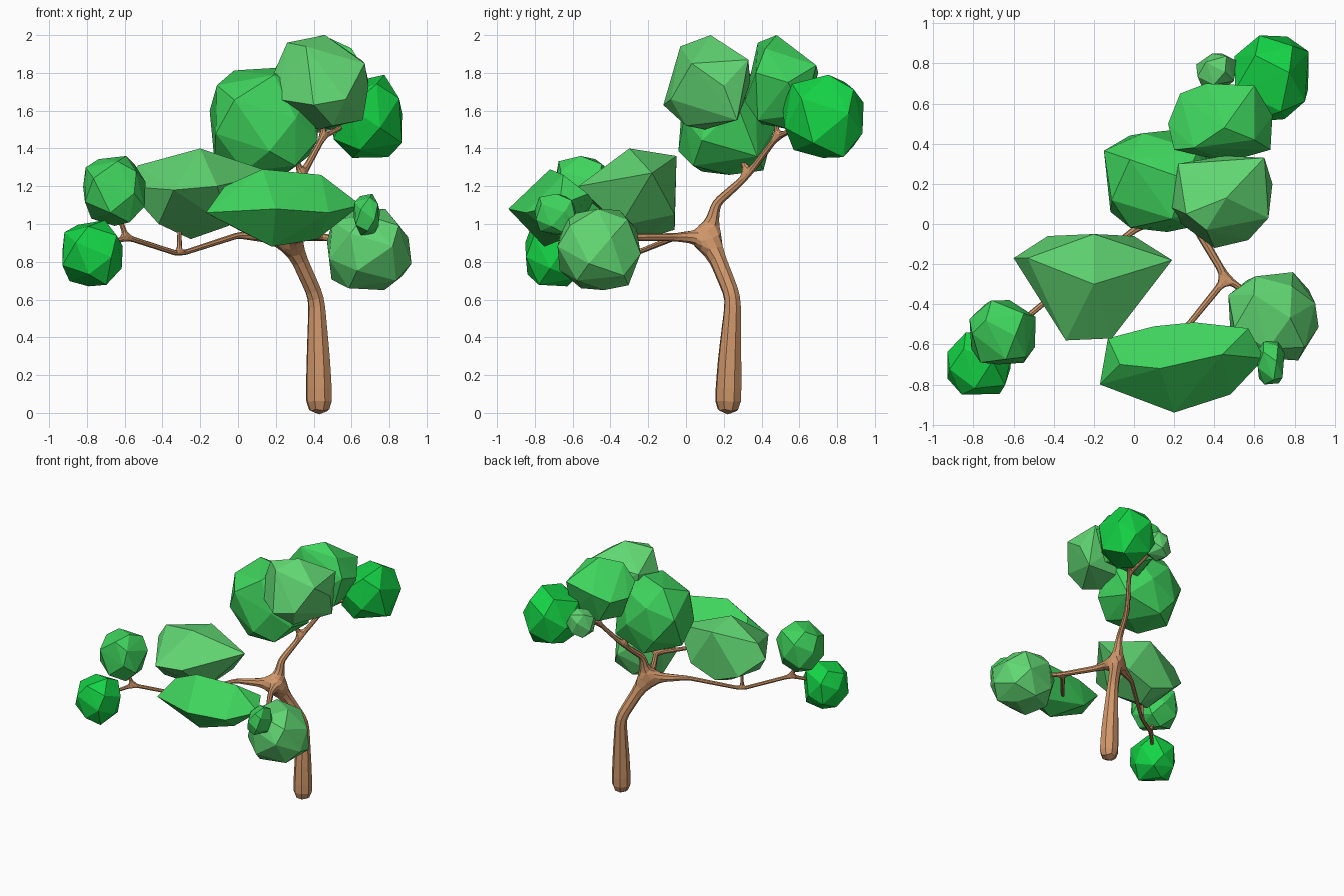
import bpy, bmesh, math, random
from mathutils import Vector

cube = bpy.data.objects.get("Cube")
if cube:
    bpy.data.objects.remove(cube, do_unlink=True)


def material(name, color):
    mat = bpy.data.materials.new(name)
    mat.use_nodes = True
    mat.diffuse_color = (*color, 1)
    mat.node_tree.nodes["Principled BSDF"].inputs["Base Color"].default_value = (*color, 1)
    return mat


bark = material("bark brown", (0.63, 0.31, 0.145))
pale = material("pale leaf green", (0.12, 0.68, 0.17))
mid = material("middle leaf green", (0.05, 0.66, 0.11))
bright = material("bright leaf green", (0.007, 0.66, 0.06))


def add_object(name, mesh, mat):
    obj = bpy.data.objects.new(name, mesh)
    bpy.context.collection.objects.link(obj)
    mesh.materials.append(mat)
    return obj


def hull(name, mat, points):
    """Faceted clump: the convex hull of some points."""
    bm = bmesh.new()
    for p in points:
        bm.verts.new(p)
    result = bmesh.ops.convex_hull(bm, input=bm.verts[:])
    loose = {v for v in result["geom_interior"] if isinstance(v, bmesh.types.BMVert)}
    bmesh.ops.delete(bm, geom=list(loose), context="VERTS")
    bmesh.ops.recalc_face_normals(bm, faces=bm.faces[:])
    mesh = bpy.data.meshes.new(name)
    bm.to_mesh(mesh)
    bm.free()
    return add_object(name, mesh, mat)


def clump(name, mat, low, high, count=22, seed=1):
    """Irregular, slightly boxy clump that fills the box from low to high."""
    rng = random.Random(seed)
    points = []
    for i in range(count):
        z = 1 - 2 * (i + 0.5) / count
        a = i * math.pi * (3 - math.sqrt(5)) + rng.uniform(-0.2, 0.2)
        r = math.sqrt(1 - z * z)
        boxy = [math.copysign(abs(c) ** 0.8, c) for c in (r * math.cos(a), r * math.sin(a), z)]
        points.append(Vector(boxy) * rng.uniform(0.95, 1.05))
    for k in range(3):
        least = min(p[k] for p in points)
        span = max(p[k] for p in points) - least
        for p in points:
            p[k] = low[k] + (p[k] - least) / span * (high[k] - low[k])
    return hull(name, mat, points)


# Upper foliage
hull("crown_front_foliage", pale, [
    (0.19, 0.08, 1.8), (0.22, 0.3, 1.85), (0.26, 0.05, 1.96), (0.46, 0.13, 2),
    (0.45, 0.34, 1.75), (0.65, 0.33, 1.87), (0.69, 0.2, 1.73), (0.67, 0.03, 1.85),
    (0.4, -0.12, 1.63), (0.57, -0.08, 1.66), (0.36, -0.03, 1.94), (0.66, 0.27, 1.55),
    (0.43, 0.1, 1.5), (0.25, 0.28, 1.56), (0.21, 0.02, 1.66), (0.5, 0, 1.52)])
clump("crown_side_foliage", mid, (-0.15, -0.04, 1.26), (0.42, 0.47, 1.83), 22, 5)
hull("crown_back_foliage", mid, [
    (0.17, 0.5, 1.75), (0.2, 0.37, 1.83), (0.23, 0.65, 1.75), (0.36, 0.7, 1.8),
    (0.6, 0.69, 1.84), (0.69, 0.54, 1.75), (0.68, 0.37, 1.8), (0.47, 0.31, 1.65),
    (0.45, 0.48, 2), (0.3, 0.38, 1.96), (0.6, 0.42, 1.93), (0.3, 0.4, 1.53),
    (0.5, 0.55, 1.5), (0.6, 0.38, 1.55), (0.35, 0.62, 1.56), (0.6, 0.62, 1.58)])
clump("back_tip_foliage", bright, (0.5, 0.51, 1.35), (0.87, 0.94, 1.79), 18, 2)
clump("back_small_foliage", pale, (0.31, 0.68, 1.48), (0.51, 0.85, 1.69), 16, 4)

# Lower foliage
clump("side_tip_foliage", bright, (-0.93, -0.85, 0.67), (-0.61, -0.53, 1.02), 20, 6)
clump("side_upper_foliage", mid, (-0.82, -0.7, 0.99), (-0.49, -0.38, 1.36), 20, 7)
clump("front_round_foliage", pale, (0.47, -0.68, 0.65), (0.92, -0.24, 1.08), 22, 9)
clump("front_small_foliage", mid, (0.61, -0.8, 0.94), (0.75, -0.58, 1.16), 18, 10)
hull("side_wide_foliage", pale, [
    (-0.6, -0.17, 1.2), (-0.53, -0.17, 1.31), (-0.43, -0.06, 1.05), (-0.2, -0.05, 1.36),
    (-0.2, -0.3, 1.4), (0, -0.06, 1.05), (0.19, -0.18, 1.27), (-0.11, -0.57, 1.2),
    (-0.34, -0.58, 1.18), (-0.25, -0.22, 0.92), (-0.42, -0.35, 1), (-0.05, -0.35, 0.99),
    (-0.22, -0.06, 0.97)])
hull("front_long_foliage", mid, [
    (-0.17, -0.8, 1.06), (-0.13, -0.57, 1.1), (0.13, -0.72, 1.29), (0.44, -0.65, 1.26),
    (0.1, -0.51, 1.12), (0.3, -0.49, 1.12), (0.57, -0.52, 1.16), (0.65, -0.67, 1.1),
    (0.48, -0.85, 1.06), (0.2, -0.94, 1.08), (0.18, -0.75, 0.88), (0.42, -0.65, 0.92),
    (-0.07, -0.7, 1.2), (0, -0.57, 0.97)])

# Trunk and branches: a skeleton of joints (position, radius) grown into one skin
joints = {
    "base": ((0.43, 0.22, -0.02), 0.082), "trunk": ((0.425, 0.23, 0.27), 0.07),
    "bend": ((0.415, 0.25, 0.61), 0.046), "fork": ((0.27, 0.12, 0.93), 0.05),
    # branch to the side
    "side_a": ((0, -0.03, 0.94), 0.018), "side_b": ((-0.31, -0.28, 0.84), 0.015),
    "side_twig": ((-0.31, -0.28, 0.97), 0.012), "side_c": ((-0.59, -0.51, 0.93), 0.016),
    "side_end": ((-0.74, -0.66, 0.87), 0.012), "side_top": ((-0.64, -0.54, 1.06), 0.012),
    # branch to the front
    "front_a": ((0.33, -0.05, 0.93), 0.024), "front_b": ((0.46, -0.27, 0.93), 0.02),
    "front_out": ((0.6, -0.37, 0.91), 0.014), "front_c": ((0.29, -0.48, 0.94), 0.016),
    "front_end": ((0.2, -0.58, 0.98), 0.012),
    # branch to the top
    "top_a": ((0.28, 0.16, 1.11), 0.027), "top_b": ((0.34, 0.33, 1.26), 0.02),
    "top_twig": ((0.29, 0.28, 1.38), 0.012), "top_c": ((0.45, 0.48, 1.46), 0.016),
    "top_end": ((0.58, 0.62, 1.53), 0.012), "top_up": ((0.45, 0.48, 1.58), 0.01),
    "top_back": ((0.42, 0.74, 1.57), 0.008),
}
chains = [
    "base trunk bend fork side_a side_b side_c side_end", "side_b side_twig", "side_c side_top",
    "fork front_a front_b front_out", "front_b front_c front_end",
    "fork top_a top_b top_c top_end", "top_b top_twig", "top_c top_up", "top_c top_back",
]
names = list(joints)
edges = []
for chain in chains:
    ids = [names.index(n) for n in chain.split()]
    edges += zip(ids, ids[1:])
mesh = bpy.data.meshes.new("trunk_and_branches")
mesh.from_pydata([joints[n][0] for n in names], edges, [])
tree = add_object("trunk_and_branches", mesh, bark)
tree.modifiers.new("Skin", "SKIN")
for n, v in zip(names, mesh.skin_vertices[0].data):
    v.radius = (joints[n][1],) * 2
    v.use_root = n == "base"
rounding = tree.modifiers.new("Rounding", "SUBSURF")
rounding.levels = rounding.render_levels = 1
